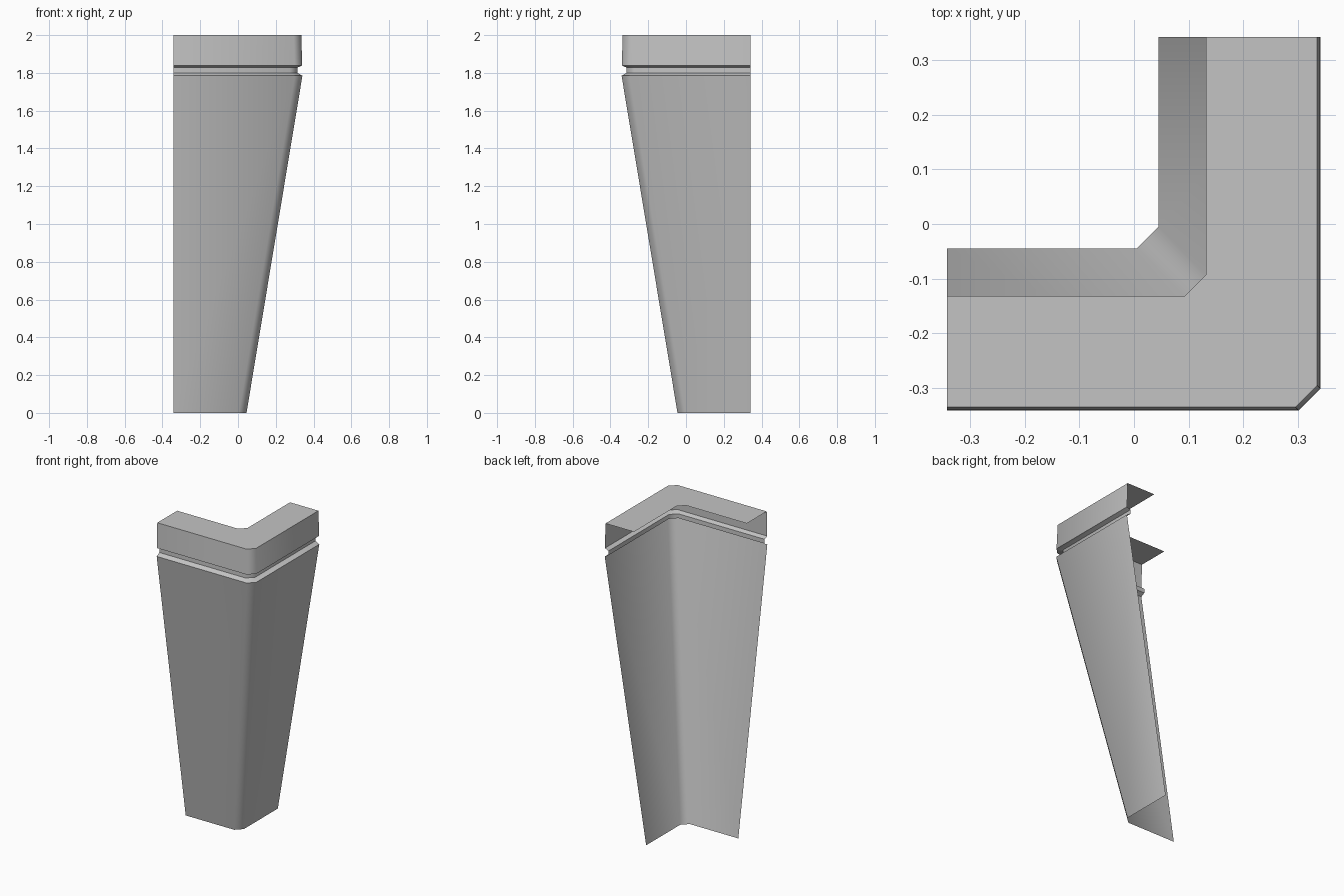
import bpy
import bmesh
import math

cube = bpy.data.objects.get("Cube")
if cube:
    bpy.data.objects.remove(cube, do_unlink=True)

ARM = 0.342      # where both arms of the angle end
CHAMFER = 0.04   # cut across the outer corner

# One plain grey for the whole piece
grey = bpy.data.materials.new("plain grey")
grey.use_nodes = True
colour = (0.55, 0.55, 0.55, 1)
grey.diffuse_color = colour
grey.node_tree.nodes["Principled BSDF"].inputs["Base Color"].default_value = colour


def corner_path(d, z):
    """L-shaped path with a chamfered corner, d out from the centre."""
    return [(-ARM, -d, z), (d - CHAMFER, -d, z), (d, CHAMFER - d, z), (d, ARM, z)]


def angle_shell(name, profile):
    """Open sheet that carries a (distance, height) profile along the path."""
    bm = bmesh.new()
    rings = [[bm.verts.new(p) for p in corner_path(d, z)] for d, z in profile]
    for low, high in zip(rings, rings[1:]):
        for i in range(len(low) - 1):
            bm.faces.new((low[i], low[i + 1], high[i + 1], high[i]))
    mesh = bpy.data.meshes.new(name)
    bm.to_mesh(mesh)
    bm.free()
    mesh.materials.append(grey)
    obj = bpy.data.objects.new(name, mesh)
    bpy.context.collection.objects.link(obj)
    bpy.ops.object.select_all(action="DESELECT")
    obj.select_set(True)
    bpy.context.view_layer.objects.active = obj
    bpy.ops.object.shade_smooth_by_angle(angle=math.radians(50))
    return obj


# Tapered leg, wide at the top
angle_shell("tapered_leg", [(0.045, 0), (0.341, 1.785)])

# Recessed groove between leg and cap
angle_shell("groove", [(0.341, 1.785), (0.314, 1.8), (0.314, 1.828), (0.34, 1.839)])

# Cap band with its flat top plate
angle_shell("cap", [(0.34, 1.839), (0.335, 2), (0.132, 2)])
